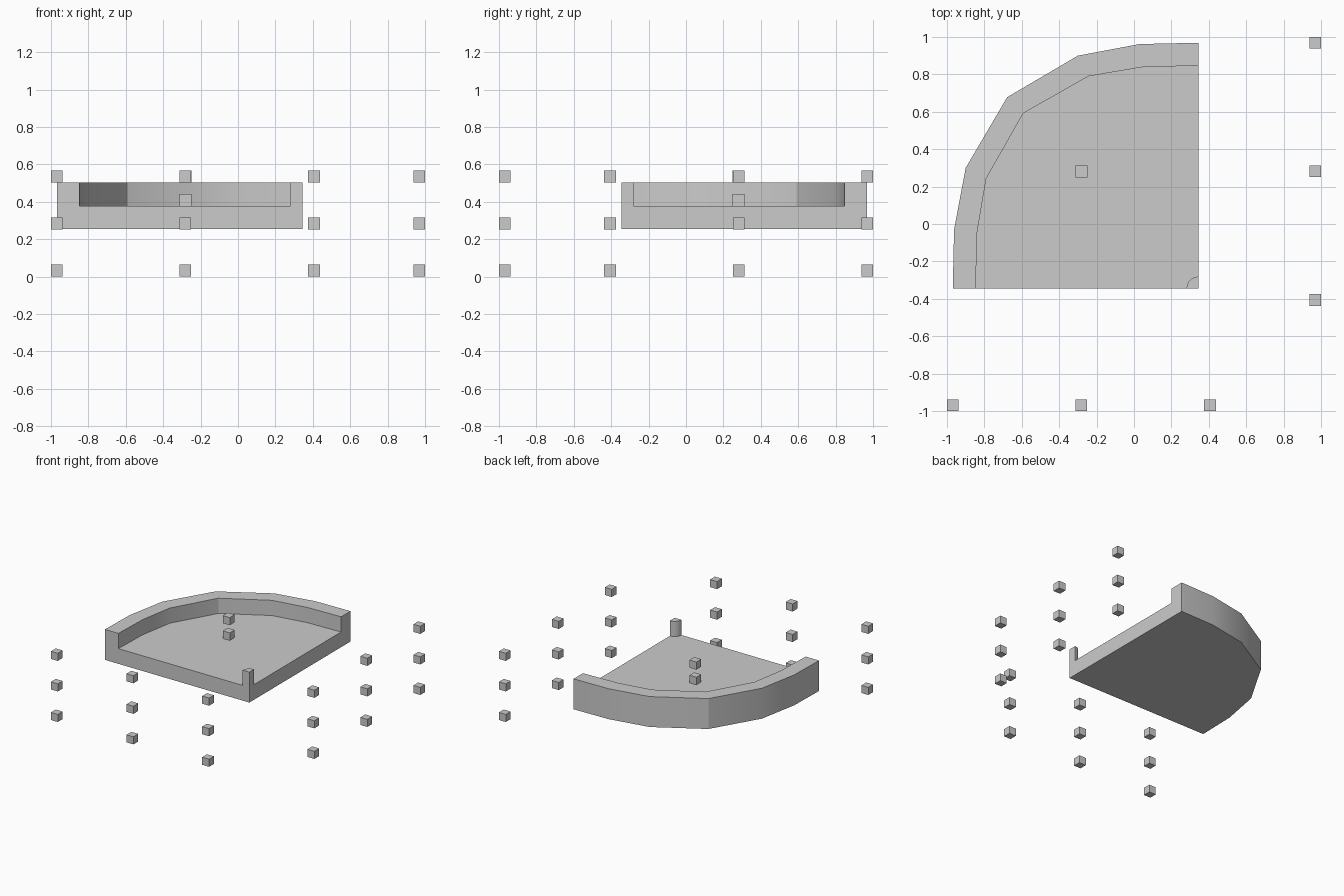
import bpy, bmesh, math

if "Cube" in bpy.data.objects:
    bpy.data.objects.remove(bpy.data.objects["Cube"])

U = 0.0625            # grid unit (one marker cube)
C = 0.34375           # square corner of the plate at (C, -C)


def mirrored(half):
    """Complete a curve that is symmetric about the diagonal y = -x."""
    return half + [(-y, -x) for x, y in reversed(half[:-1])]


def prism(name, outline, z0, z1):
    bm = bmesh.new()
    face = bm.faces.new([bm.verts.new((x, y, z0)) for x, y in outline])
    top = bmesh.ops.extrude_face_region(bm, geom=[face])["geom"]
    bmesh.ops.translate(bm, vec=(0, 0, z1 - z0),
                        verts=[v for v in top if isinstance(v, bmesh.types.BMVert)])
    bmesh.ops.recalc_face_normals(bm, faces=bm.faces)
    mesh = bpy.data.meshes.new(name)
    bm.to_mesh(mesh)
    bm.free()
    obj = bpy.data.objects.new(name, mesh)
    bpy.context.collection.objects.link(obj)
    return obj


def marker(name, x, y, z):
    bpy.ops.mesh.primitive_cube_add(size=U, location=(x, y, z))
    bpy.context.object.name = name


# Quarter-round plate
outer = mirrored([(C, 0.969), (0.03, 0.962), (-0.30, 0.90), (-0.678, 0.678)])
plate = prism("quarter_plate", outer + [(C, -C)], 0.253, 0.503)

# Recess leaving the curved rim and the small rounded corner post
inner = mirrored([(C, 0.847), (0.04, 0.838), (-0.243, 0.79), (-0.592, 0.592)])
post = [(C - U * math.cos(a), -C + U * math.sin(a))
        for a in [math.pi / 2 * i / 6 for i in range(7)]]
far = 0.5
recess = inner + [(-0.847, -far), (C - U, -far)] + post
recess += [(far, -C + U), (far, 0.847)]
cutter = prism("recess_cutter", recess, 0.378, 0.7)
cutter.hide_render = True

mod = plate.modifiers.new("recess", 'BOOLEAN')
mod.operation = 'DIFFERENCE'
mod.solver = 'EXACT'
mod.object = cutter
bpy.context.view_layer.objects.active = plate
plate.select_set(True)
bpy.ops.object.modifier_apply(modifier=mod.name)
bpy.data.objects.remove(cutter)
bpy.ops.object.shade_smooth_by_angle(angle=math.radians(29))

# Marker cubes along the front and right sides, three levels each
for i in range(3):
    a = -0.969 + 0.6875 * i
    for k in range(3):
        z = 0.0325 + 0.251 * k
        marker("front_marker", a, -0.969, z)
        marker("right_marker", 0.969, -a, z)

# Two markers over the plate
for z in (0.409, 0.5345):
    marker("centre_marker", -0.281, 0.281, z)
